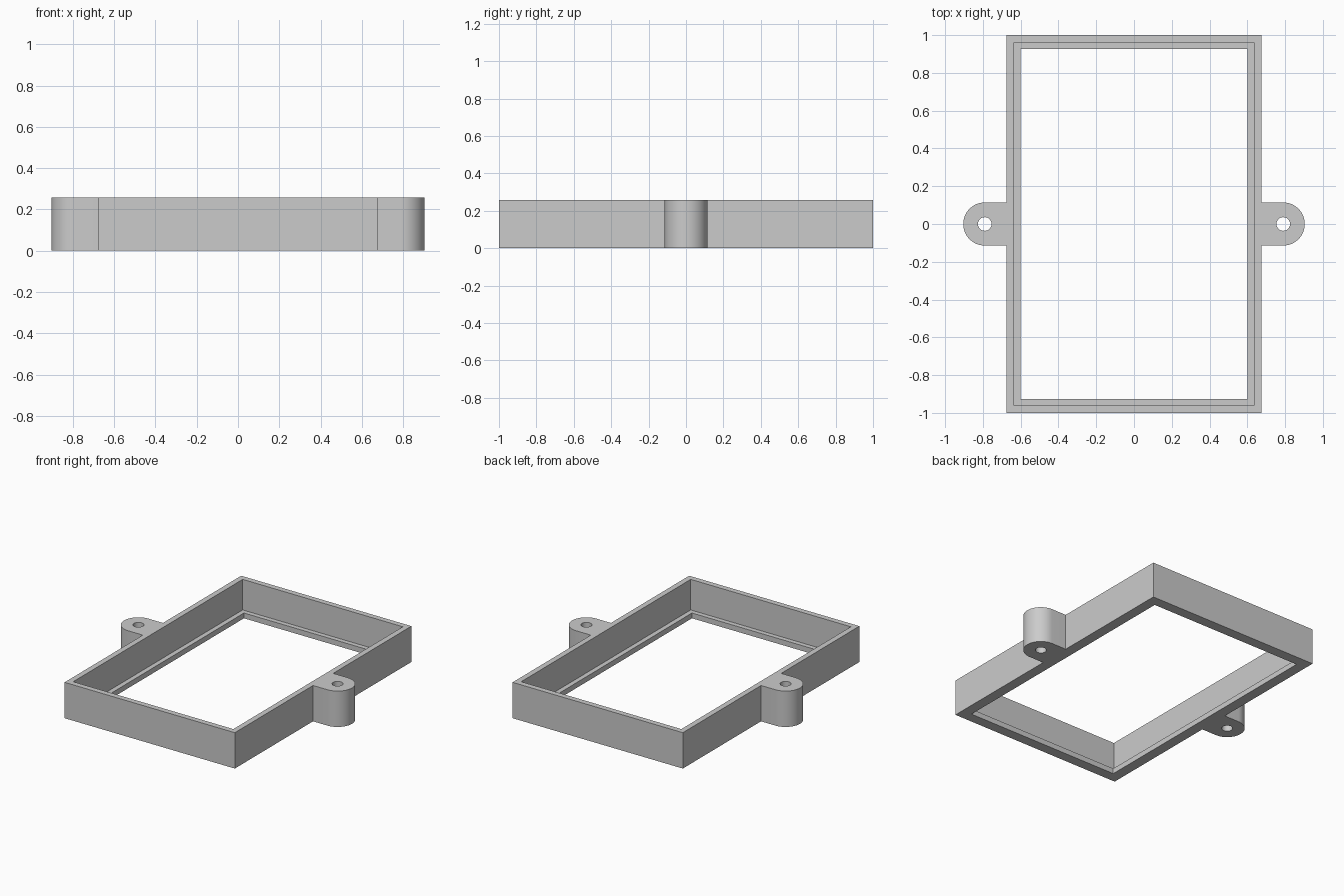
import bpy, bmesh, math

cube = bpy.data.objects.get("Cube")
if cube:
    bpy.data.objects.remove(cube, do_unlink=True)

HEIGHT = 0.257
LEDGE = 0.038
HALF_X, HALF_Y = 0.675, 1.0

# One grey material
grey = bpy.data.materials.new("plain grey")
grey.use_nodes = True
colour = (0.6, 0.6, 0.6, 1)
grey.diffuse_color = colour
grey.node_tree.nodes["Principled BSDF"].inputs["Base Color"].default_value = colour


def finish(bm, name):
    bmesh.ops.recalc_face_normals(bm, faces=bm.faces)
    mesh = bpy.data.meshes.new(name)
    bm.to_mesh(mesh)
    bm.free()
    mesh.materials.append(grey)
    obj = bpy.data.objects.new(name, mesh)
    bpy.context.collection.objects.link(obj)
    bpy.ops.object.select_all(action="DESELECT")
    obj.select_set(True)
    bpy.context.view_layer.objects.active = obj
    bpy.ops.object.shade_smooth_by_angle(angle=math.radians(30))
    return obj


# Rectangular frame: a stepped wall section (inset, height) swept round four corners
section = [(0, 0), (0, HEIGHT), (0.04, HEIGHT), (0.04, LEDGE), (0.074, LEDGE), (0.074, 0)]
bm = bmesh.new()
loops = []
for inset, z in section:
    x, y = HALF_X - inset, HALF_Y - inset
    loops.append([bm.verts.new((sx * x, sy * y, z))
                  for sx, sy in ((-1, -1), (1, -1), (1, 1), (-1, 1))])
for i, a in enumerate(loops):
    b = loops[(i + 1) % len(loops)]
    for j in range(4):
        k = (j + 1) % 4
        bm.faces.new((a[j], a[k], b[k], b[j]))
finish(bm, "frame")


# Mounting lugs: round-ended tabs with a vertical screw hole
def arc(cx, radius, start, end, count):
    return [(cx + radius * math.cos(start + (end - start) * i / count),
             radius * math.sin(start + (end - start) * i / count))
            for i in range(count + 1)]


def add_lug(name, side):
    cx, radius, hole = 0.79, 0.114, 0.036
    outline = [(HALF_X, -radius)] + arc(cx, radius, -math.pi / 2, math.pi / 2, 32) + [(HALF_X, radius)]
    bore = arc(cx, hole, 0, math.tau, 32)[:-1]
    bm = bmesh.new()
    for ring in (outline, bore):
        verts = [bm.verts.new((side * x, y, 0)) for x, y in ring]
        for i, v in enumerate(verts):
            bm.edges.new((v, verts[(i + 1) % len(verts)]))
    bmesh.ops.triangle_fill(bm, edges=bm.edges[:], use_beauty=True)
    base = bm.faces[:]
    top = bmesh.ops.extrude_face_region(bm, geom=base, use_keep_orig=True)["geom"]
    bmesh.ops.translate(bm, verts=[g for g in top if isinstance(g, bmesh.types.BMVert)],
                        vec=(0, 0, HEIGHT))
    finish(bm, name)


add_lug("left_mounting_lug", 1)
add_lug("right_mounting_lug", -1)
